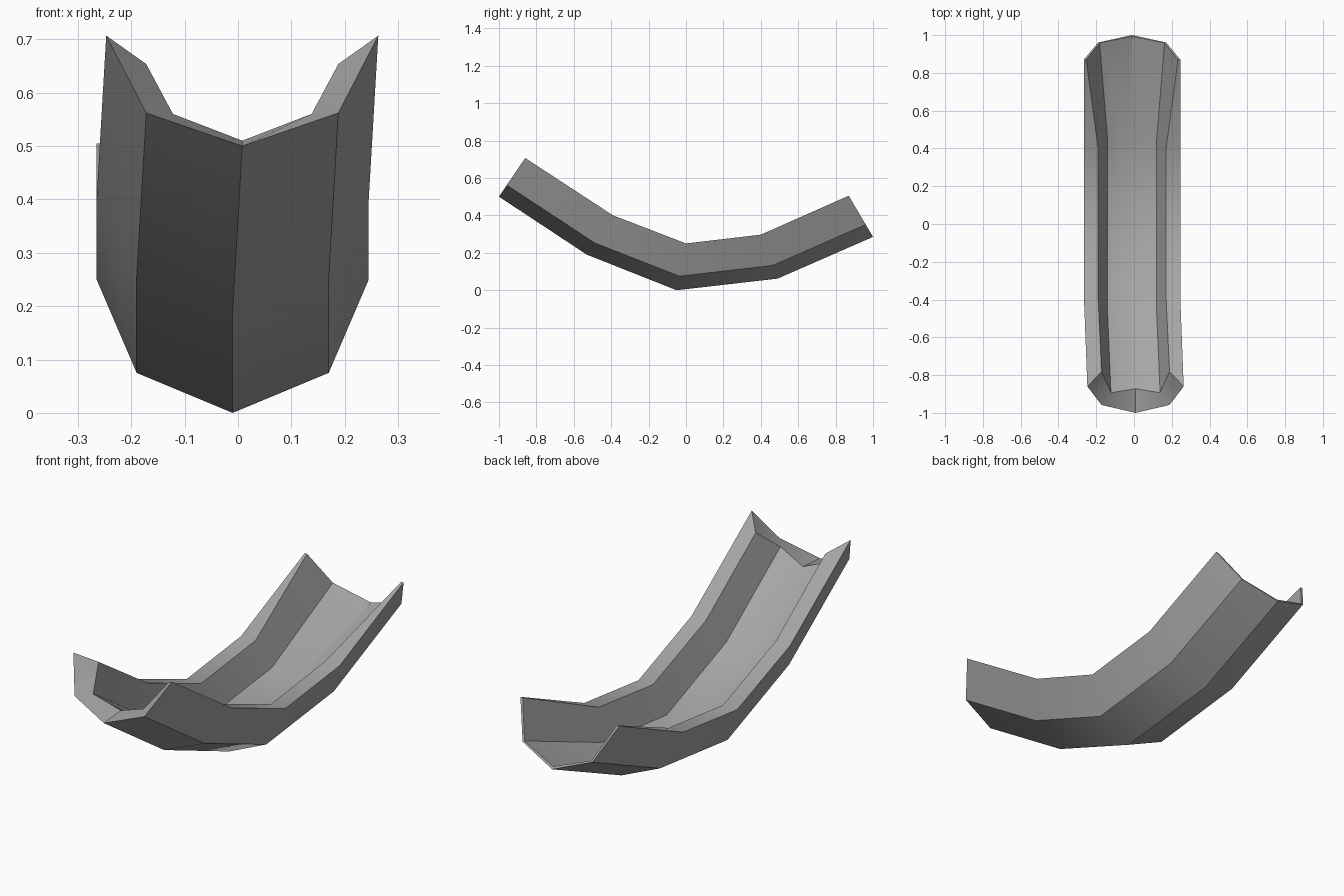
import bpy, bmesh, math
from mathutils import Vector

cube = bpy.data.objects.get("Cube")
if cube:
    bpy.data.objects.remove(cube, do_unlink=True)

grey = bpy.data.materials.new("mid_grey")
grey.use_nodes = True
colour = (0.38, 0.38, 0.38, 1)
grey.diffuse_color = colour
grey.node_tree.nodes["Principled BSDF"].inputs["Base Color"].default_value = colour

# Stations along the trough: centre x, keel (y, z), rim (y, z)
stations = [
    (0.008, (-1.0, 0.50), (-0.86, 0.707)),
    (-0.01, (-0.53, 0.19), (-0.39, 0.40)),
    (-0.01, (-0.05, 0.0), (0.0, 0.25)),
    (-0.01, (0.49, 0.062), (0.40, 0.297)),
    (-0.01, (1.0, 0.285), (0.87, 0.505)),
]

# Half sections: half width, height fraction from keel to rim, recess weight
OUTER = [(0.255, 1, 0), (0.18, 0.3, 0), (0, 0, 0)]
INNER_THICK = [(0, 0.32, 0.10), (0.13, 0.44, 0.055), (0.18, 1, 0.095)]
INNER_THIN = [(0, 0.05, 0), (0.172, 0.32, 0), (0.243, 1, 0)]


def mirrored(w, f, r):
    return (-w, f, r)


def section(inner):
    """Closed loop: outer shell left to right, then inner shell back."""
    outer = [mirrored(*p) for p in OUTER] + OUTER[1::-1]
    inside = inner[::-1] + [mirrored(*p) for p in inner[1:]]
    return outer + inside


# Sweep the section through the stations
bm = bmesh.new()
rings = []
for i, (cx, keel, rim) in enumerate(stations):
    base = Vector((cx, *keel))
    up = Vector((cx, *rim)) - base
    along = Vector((0, up.z, -up.y)).normalized()
    recess = 1 if i == 0 else 0
    loop = section(INNER_THIN if i == len(stations) - 1 else INNER_THICK)
    rings.append([bm.verts.new(base + Vector((w, 0, 0)) + up * f + along * r * recess)
                  for w, f, r in loop])

for a, b in zip(rings, rings[1:]):
    n = len(a)
    for k in range(n):
        m = (k + 1) % n
        bm.faces.new((a[k], a[m], b[m], b[k]))

# Close the wall thickness at both ends
for ring in (rings[0], rings[-1]):
    for k in range(4):
        bm.faces.new((ring[k], ring[k + 1], ring[8 - k], ring[9 - k]))

bmesh.ops.recalc_face_normals(bm, faces=bm.faces[:])
mesh = bpy.data.meshes.new("curved_trough")
bm.to_mesh(mesh)
bm.free()
mesh.materials.append(grey)
trough = bpy.data.objects.new("curved_trough", mesh)
bpy.context.collection.objects.link(trough)

# Smooth along the sweep, crisp at the corners
for o in bpy.context.selected_objects:
    o.select_set(False)
trough.select_set(True)
bpy.context.view_layer.objects.active = trough
bpy.ops.object.shade_smooth_by_angle(angle=math.radians(30))
